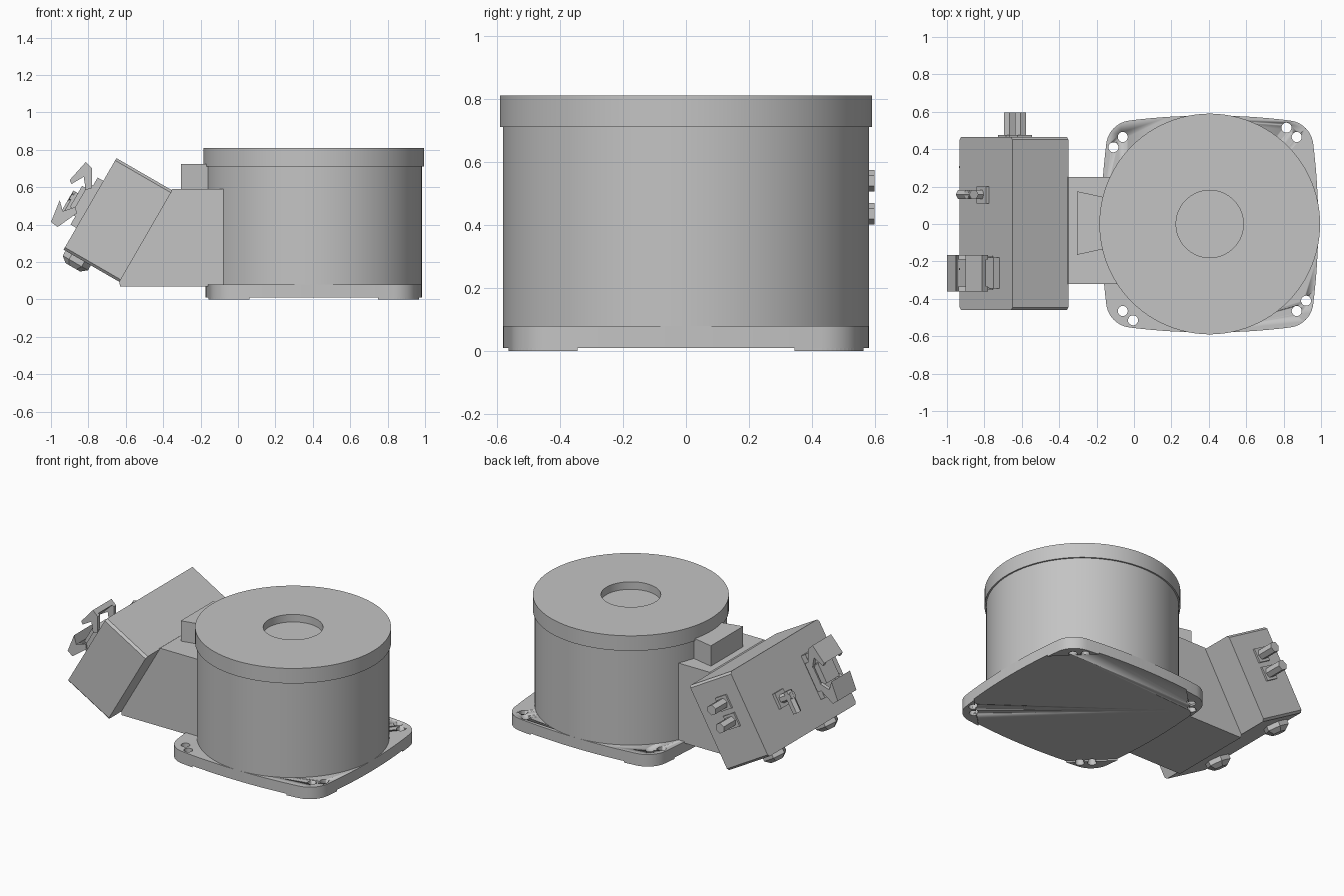
import bpy, bmesh, math
from mathutils import Vector

cube = bpy.data.objects.get("Cube")
if cube:
    bpy.data.objects.remove(cube, do_unlink=True)

grey = bpy.data.materials.new("light grey metal")
grey.use_nodes = True
grey.diffuse_color = (0.55, 0.55, 0.55, 1)
grey.node_tree.nodes["Principled BSDF"].inputs["Base Color"].default_value = (0.55, 0.55, 0.55, 1)

CX = 0.405            # axis of the round housing
S, C = 0.5, 0.866     # tilt of the connector box


def finish(name, bm, smooth=False):
    bmesh.ops.recalc_face_normals(bm, faces=bm.faces)
    mesh = bpy.data.meshes.new(name)
    bm.to_mesh(mesh)
    bm.free()
    mesh.materials.append(grey)
    ob = bpy.data.objects.new(name, mesh)
    bpy.context.collection.objects.link(ob)
    if smooth:
        activate(ob)
        bpy.ops.object.shade_smooth_by_angle(angle=math.radians(30))
    return ob


def activate(ob):
    bpy.ops.object.select_all(action='DESELECT')
    ob.select_set(True)
    bpy.context.view_layer.objects.active = ob


def prism_mesh(poly, lo, hi, axis):
    """Extrude a polygon along y (poly in x,z) or z (poly in x,y)."""
    bm = bmesh.new()
    put = (lambda a, b, h: (a, h, b)) if axis == 'y' else (lambda a, b, h: (a, b, h))
    face = bm.faces.new([bm.verts.new(put(a, b, lo)) for a, b in poly])
    geo = bmesh.ops.extrude_face_region(bm, geom=[face])["geom"]
    verts = [g for g in geo if isinstance(g, bmesh.types.BMVert)]
    bmesh.ops.translate(bm, verts=verts, vec=put(0, 0, hi - lo))
    return bm


def prism(name, poly, lo, hi, axis='y', smooth=False):
    return finish(name, prism_mesh(poly, lo, hi, axis), smooth)


def lathe(name, profile, steps=96):
    bm = bmesh.new()
    vs = [bm.verts.new((CX + r, 0, z)) for r, z in profile]
    edges = [bm.edges.new(p) for p in zip(vs, vs[1:])]
    bmesh.ops.spin(bm, geom=vs + edges, cent=(CX, 0, 0), axis=(0, 0, 1),
                   angle=math.tau, steps=steps)
    bmesh.ops.remove_doubles(bm, verts=bm.verts, dist=0.0001)
    return finish(name, bm, True)


def rod(name, a, b, r1, r2=None, sides=6):
    a, b = Vector(a), Vector(b)
    bm = bmesh.new()
    bmesh.ops.create_cone(bm, cap_ends=True, segments=sides, radius1=r1,
                          radius2=r1 if r2 is None else r2, depth=(b - a).length)
    bm.transform((b - a).to_track_quat('Z', 'Y').to_matrix().to_4x4())
    bmesh.ops.translate(bm, verts=bm.verts, vec=(a + b) / 2)
    return finish(name, bm, sides > 8)


def tilt(n, t):
    """Box frame: n outward from the connector face, t up along it."""
    return (-0.65 - C * n + S * t, 0.755 + S * n + C * t)


def tilt3(n, t, y):
    x, z = tilt(n, t)
    return (x, y, z)


def rect(n0, n1, t0, t1):
    return [tilt(n0, t0), tilt(n1, t0), tilt(n1, t1), tilt(n0, t1)]


# Round housing and cap with a shallow centre recess
lathe("housing", [(0, 0.05), (0.58, 0.05), (0.58, 0.72), (0, 0.72)])
lathe("cap", [(0, 0.71), (0.59, 0.71), (0.59, 0.81), (0.18, 0.81), (0.18, 0.76), (0, 0.76)])

# Bulged square flange outline, one side and corner turned four times
side = [(x, 0.58 - 0.027 * (x / 0.43) ** 2) for x in [0.43 * i / 10 for i in range(-9, 10)]]
corner = [(0.413 + 0.141 * math.cos(a), 0.413 + 0.141 * math.sin(a))
          for a in [math.radians(83 - 76 * i / 12) for i in range(13)]]
outline = []
for k in range(4):
    c, s = math.cos(-k * math.pi / 2), math.sin(-k * math.pi / 2)
    outline += [(c * x - s * y, s * x + c * y) for x, y in side + corner]
base = [prism("base_flange", [(x + CX, y) for x, y in outline], 0.01, 0.08, 'z', True)]

# Corner foot pads
for sx in (1, -1):
    for sy in (1, -1):
        pad = [(x + CX, y) for x, y in outline
               if x * sx > 0 and y * sy > 0 and abs(x) + abs(y) > 0.9]
        base.append(prism("foot_pad", pad, 0, 0.02, 'z'))

# Pairs of bolt holes through the corners
cutters = []
for k in range(4):
    c, s = math.cos(k * math.pi / 2), math.sin(k * math.pi / 2)
    for x, y in ((0.465, 0.465), (0.41, 0.515)):
        px, py = CX + c * x - s * y, s * x + c * y
        cutters.append(rod("hole_cutter", (px, py, -0.1), (px, py, 0.2), 0.027, sides=20))
        cutters[-1].hide_render = True
for ob in base:
    activate(ob)
    for cutter in cutters:
        mod = ob.modifiers.new("hole", 'BOOLEAN')
        mod.object = cutter
        mod.solver = 'EXACT'
        bpy.ops.object.modifier_apply(modifier=mod.name)
for cutter in cutters:
    bpy.data.objects.remove(cutter, do_unlink=True)

# Neck and the small block on top of it
prism("neck", [(0.1, 0.07), (0.1, 0.59), (-0.35, 0.59), tilt(-0.33, -0.02),
               tilt(-0.33, -0.55), (-0.63, 0.07)], -0.32, 0.25)
prism("neck_block", [(-0.305, 0.175), (-0.305, -0.165), (-0.1, -0.12), (-0.1, 0.13)],
      0.58, 0.725, 'z')

# Tilted connector box with small chamfers along its depth
bm = prism_mesh(rect(-0.345, 0, -0.565, 0), -0.46, 0.465, 'y')
depth = Vector((-C, 0, S))
edges = [e for e in bm.edges
         if abs((e.verts[0].co - e.verts[1].co).normalized().dot(depth)) > 0.99]
bmesh.ops.bevel(bm, geom=edges, offset=0.014, segments=1, affect='EDGES')
finish("connector_box", bm)

# Large plug: base, core and two U-shaped latches
prism("plug_base", rect(-0.01, 0.035, -0.43, -0.14), -0.345, -0.18)
prism("plug_core", rect(0, 0.085, -0.35, -0.22), -0.33, -0.195)
upper = [(-0.814, 0.734), (-0.78, 0.70), (-0.78, 0.595), (-0.814, 0.585),
         (-0.825, 0.655), (-0.89, 0.617), (-0.9, 0.638)]
lower = [(-0.953, 0.53), (-0.937, 0.472), (-0.868, 0.494), (-0.862, 0.46),
         (-0.964, 0.387), (-1.0, 0.414)]
for y in (-0.36, -0.19):
    prism("upper_latch_arm", upper, y, y + 0.025)
    prism("lower_latch_arm", lower, y, y + 0.025)
    prism("latch_pivot", rect(0.01, 0.06, -0.38, -0.19), y + 0.01, y + 0.02)
prism("upper_latch_bar", [upper[0], (-0.79, 0.71), (-0.88, 0.622), upper[-1]], -0.35, -0.18)
prism("lower_latch_bar", [lower[0], lower[1], (-0.975, 0.395), lower[-1]], -0.35, -0.18)

# Elbow connector on the sloped face
prism("elbow_plate", rect(-0.01, 0.02, -0.35, -0.25), 0.11, 0.2)
rod("elbow_stem", tilt3(0, -0.3, 0.158), tilt3(0.11, -0.3, 0.158), 0.028)
rod("elbow_outlet", tilt3(0.085, -0.265, 0.158), tilt3(0.085, -0.41, 0.158), 0.028)

# Two hexagonal studs on the back side
for t in (-0.165, -0.285):
    prism("stud_plate", rect(-0.19, -0.1, t - 0.045, t + 0.045), 0.46, 0.477)
    rod("back_stud", tilt3(-0.145, t, 0.46), tilt3(-0.145, t, 0.597), 0.034)

# Two glands below the box
for y in (0.305, -0.24):
    rod("gland_collar", tilt3(-0.09, -0.55, y), tilt3(-0.09, -0.595, y), 0.078)
    rod("gland_tip", tilt3(-0.09, -0.595, y), tilt3(-0.09, -0.622, y), 0.078, 0.045)
